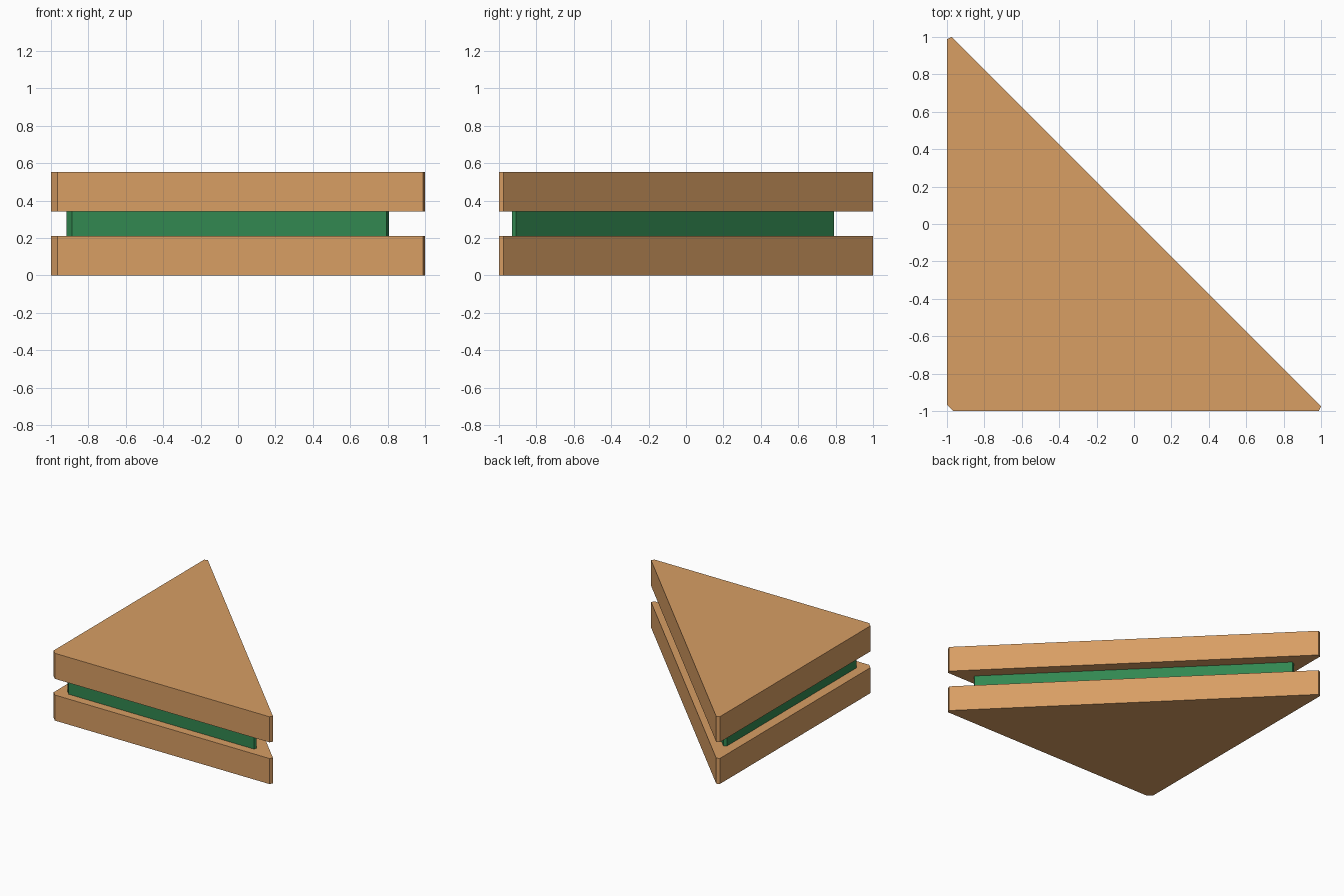
import bpy
import bmesh

if "Cube" in bpy.data.objects:
    bpy.data.objects.remove(bpy.data.objects["Cube"])


def material(name, rgb):
    m = bpy.data.materials.new(name)
    m.diffuse_color = (*rgb, 1.0)
    m.use_nodes = True
    m.node_tree.nodes["Principled BSDF"].inputs["Base Color"].default_value = m.diffuse_color
    return m


def slab(name, outline, z0, z1, mat):
    """Extrude a flat outline from z0 up to z1."""
    bm = bmesh.new()
    face = bm.faces.new([bm.verts.new((x, y, z0)) for x, y in outline])
    result = bmesh.ops.extrude_face_region(bm, geom=[face])
    top = [g for g in result["geom"] if isinstance(g, bmesh.types.BMVert)]
    bmesh.ops.translate(bm, verts=top, vec=(0, 0, z1 - z0))
    bmesh.ops.recalc_face_normals(bm, faces=bm.faces)
    mesh = bpy.data.meshes.new(name)
    bm.to_mesh(mesh)
    bm.free()
    mesh.materials.append(mat)
    obj = bpy.data.objects.new(name, mesh)
    bpy.context.collection.objects.link(obj)
    return obj


bread = material("toasted bread", (0.686, 0.342, 0.127))
green = material("lettuce green", (0.032, 0.246, 0.082))

# Right-angled triangles with clipped corners
bread_outline = [(-1, -0.965), (-0.965, -1), (0.988, -1),
                 (1, -0.975), (-0.975, 1), (-1, 0.988)]
filling_outline = [(-0.918, -0.9), (-0.888, -0.93), (0.795, -0.93),
                   (0.806, -0.908), (-0.894, 0.792), (-0.918, 0.782)]

# Two bread slices with the filling between
slab("bottom_bread", bread_outline, 0.0, 0.21, bread)
slab("lettuce_filling", filling_outline, 0.21, 0.343, green)
slab("top_bread", bread_outline, 0.343, 0.553, bread)
